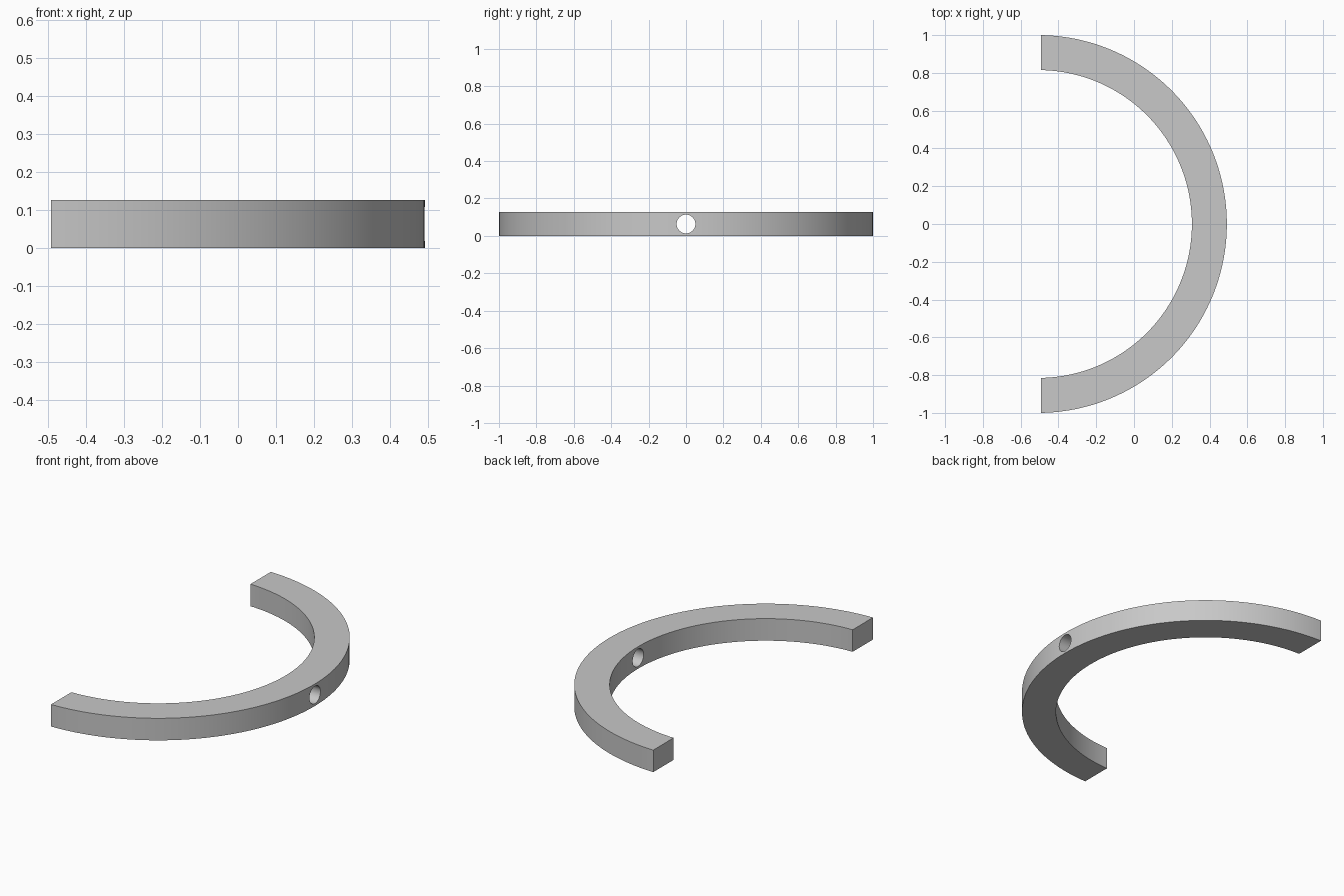
import bpy, bmesh, math

if "Cube" in bpy.data.objects:
    bpy.data.objects.remove(bpy.data.objects["Cube"], do_unlink=True)

OUTER, INNER, HEIGHT = 1.0, 0.815, 0.127
CENTRE_X, CUT_X = -0.5085, -0.4915   # ring centre and the plane of the cut ends
HOLE_RADIUS = 0.05
SEGMENTS = 128

grey = bpy.data.materials.new("light_grey")
grey.use_nodes = True
colour = (0.58, 0.58, 0.58, 1)
grey.diffuse_color = colour
grey.node_tree.nodes["Principled BSDF"].inputs["Base Color"].default_value = colour


def arc(radius):
    """Arc points from the front cut end to the back cut end."""
    end = math.acos((CUT_X - CENTRE_X) / radius)
    angles = [-end + 2 * end * i / SEGMENTS for i in range(SEGMENTS + 1)]
    return [(CENTRE_X + radius * math.cos(a), radius * math.sin(a), 0) for a in angles]


# Half ring: a flat strip between two arcs, extruded upwards
bm = bmesh.new()
outer = [bm.verts.new(p) for p in arc(OUTER)]
inner = [bm.verts.new(p) for p in arc(INNER)]
for i in range(SEGMENTS):
    bm.faces.new((outer[i], outer[i + 1], inner[i + 1], inner[i]))
top = bmesh.ops.extrude_face_region(bm, geom=bm.faces[:])
bmesh.ops.translate(bm, vec=(0, 0, HEIGHT),
                    verts=[g for g in top["geom"] if isinstance(g, bmesh.types.BMVert)])
bmesh.ops.recalc_face_normals(bm, faces=bm.faces[:])
mesh = bpy.data.meshes.new("half_ring")
bm.to_mesh(mesh)
bm.free()
ring = bpy.data.objects.new("half_ring", mesh)
bpy.context.collection.objects.link(ring)
mesh.materials.append(grey)

# Radial hole through the middle of the arc
bpy.ops.mesh.primitive_cylinder_add(
    vertices=48, radius=HOLE_RADIUS, depth=0.5,
    location=(CENTRE_X + (OUTER + INNER) / 2, 0, HEIGHT / 2),
    rotation=(0, math.pi / 2, 0))
cutter = bpy.context.object
cutter.name = "hole_cutter"
cutter.data.materials.append(grey)

cut = ring.modifiers.new("hole", "BOOLEAN")
cut.operation = "DIFFERENCE"
cut.solver = "EXACT"
cut.object = cutter
bpy.ops.object.select_all(action="DESELECT")
ring.select_set(True)
bpy.context.view_layer.objects.active = ring
bpy.ops.object.modifier_apply(modifier=cut.name)
bpy.data.objects.remove(cutter, do_unlink=True)

bpy.ops.object.shade_smooth_by_angle(angle=math.radians(30))
